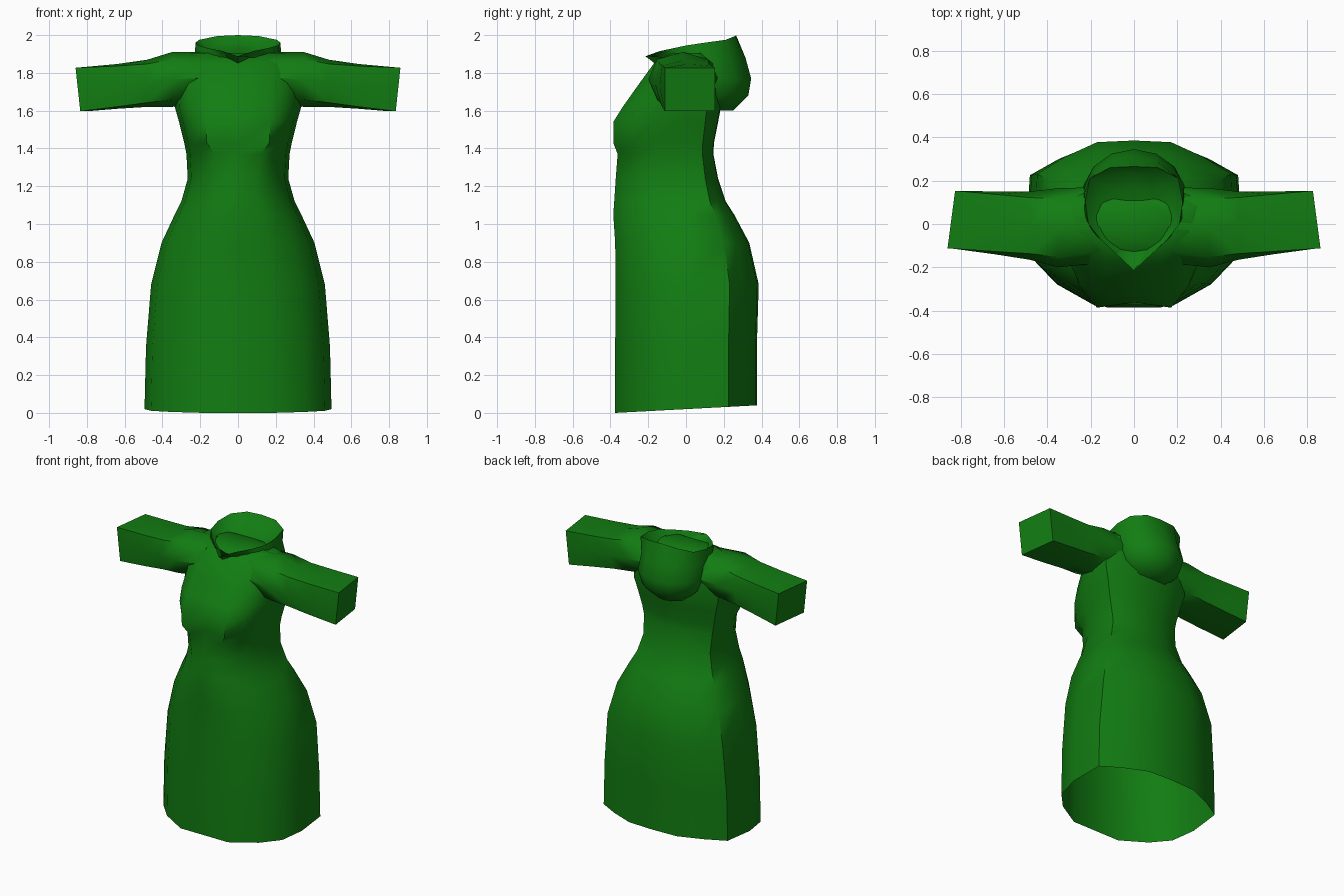
import bpy, bmesh, math

if "Cube" in bpy.data.objects:
    bpy.data.objects.remove(bpy.data.objects["Cube"])

green = bpy.data.materials.new("dress_green")
green.diffuse_color = (0.006, 0.205, 0.006, 1)
green.use_nodes = True
green.node_tree.nodes["Principled BSDF"].inputs["Base Color"].default_value = green.diffuse_color


def loft(name, rings, cap_start=False, cap_end=False, angle=50):
    """Skin a list of equal-length closed rings."""
    bm = bmesh.new()
    vs = [[bm.verts.new(p) for p in r] for r in rings]
    n = len(rings[0])
    for a, b in zip(vs, vs[1:]):
        for i in range(n):
            j = (i + 1) % n
            bm.faces.new((a[i], a[j], b[j], b[i]))
    if cap_start:
        bm.faces.new(vs[0])
    if cap_end:
        bm.faces.new(vs[-1])
    bmesh.ops.recalc_face_normals(bm, faces=bm.faces)
    me = bpy.data.meshes.new(name)
    bm.to_mesh(me)
    bm.free()
    ob = bpy.data.objects.new(name, me)
    bpy.context.collection.objects.link(ob)
    me.materials.append(green)
    bpy.ops.object.select_all(action='DESELECT')
    ob.select_set(True)
    bpy.context.view_layer.objects.active = ob
    bpy.ops.object.shade_smooth_by_angle(angle=math.radians(angle))
    return ob


def mirrored(half):
    """Complete a half ring whose first and last points lie on x = 0."""
    return half + [(-x, y, z) for x, y, z in half[-2:0:-1]]


# Dress body: height, half width, front y, back y, front corner fraction, centre dip
def body_ring(z, w, yf, yb, q=0.37, dip=1.0, back_lift=0.0):
    shape = [(0, -dip), (q, -1), (0.72 + (q - 0.37) * 0.5, -0.74), (0.93, -0.45),
             (1, 0), (0.97, 0.6), (0.7, 0.8), (0.37, 0.98), (0, 1)]
    return mirrored([(x * w, y * (yb if y > 0 else -yf), z + back_lift * max(0, (y + 1) / 2))
                     for x, y in shape])


body = [
    body_ring(0.00, 0.495, -0.375, 0.375, back_lift=0.04),
    body_ring(0.35, 0.487, -0.375, 0.375),
    body_ring(0.68, 0.46, -0.372, 0.385),
    body_ring(0.90, 0.405, -0.375, 0.335),
    body_ring(1.05, 0.335, -0.385, 0.255),
    body_ring(1.12, 0.30, -0.38, 0.21),
    body_ring(1.24, 0.266, -0.372, 0.17),
    body_ring(1.37, 0.273, -0.362, 0.145, 0.45),
    body_ring(1.43, 0.285, -0.385, 0.148, 0.58, 0.94),
    body_ring(1.54, 0.312, -0.385, 0.17, 0.55, 0.94),
    body_ring(1.62, 0.335, -0.335, 0.185, 0.5, 0.96),
    body_ring(1.74, 0.34, -0.25, 0.185, 0.45, 0.97),
    body_ring(1.85, 0.34, -0.17, 0.175),
    body_ring(1.905, 0.27, -0.08, 0.11),
]
loft("dress_body", body, cap_end=True)


# Sleeves: rounded at the shoulder, square at the cuff
def sleeve_ring(x, yf, yb, zb, zt, k, dx_low=0.0, dx_back=0.0):
    cy, hy, cz, hz = (yf + yb) / 2, (yb - yf) / 2, (zb + zt) / 2, (zt - zb) / 2
    c = 1 - k
    pts = [(-c, -c), (0, -1), (c, -c), (1, 0), (c, c), (0, 1), (-c, c), (-1, 0)]
    return [(x - dx_low * (1 - v) / 2 - dx_back * (1 + u) / 2, cy + u * hy, cz + v * hz)
            for u, v in pts]


sleeve = [
    sleeve_ring(0.16, -0.18, 0.17, 1.64, 1.91, 0.30),
    sleeve_ring(0.35, -0.20, 0.165, 1.62, 1.91, 0.26),
    sleeve_ring(0.48, -0.165, 0.15, 1.62, 1.87, 0.18),
    sleeve_ring(0.64, -0.14, 0.15, 1.61, 1.847, 0.09),
    sleeve_ring(0.86, -0.112, 0.153, 1.597, 1.827, 0.0, 0.025, 0.035),
]
for name, s in (("sleeve_right", 1), ("sleeve_left", -1)):
    loft(name, [[(s * x, y, z) for x, y, z in r] for r in sleeve], True, True)

# Hood resting on the back: dished opening, tilted rim, rounded pouch
rim = [(0, -0.215, 1.888), (0.08, -0.14, 1.915), (0.155, -0.07, 1.93), (0.21, 0.0, 1.945),
       (0.225, 0.10, 1.96), (0.205, 0.21, 1.975), (0.11, 0.26, 1.995), (0, 0.265, 2.0)]


def scaled(fx, fy, cy, drop):
    return mirrored([(x * fx, cy + (y - cy) * fy, z - drop) for x, y, z in rim])


def pouch(w, yf, yb, z):
    n = len(rim) - 1
    return mirrored([(w * math.sin(math.pi * i / n),
                      (yf + yb) / 2 - (yb - yf) / 2 * math.cos(math.pi * i / n), z)
                     for i in range(n + 1)])


hood = [
    scaled(0.45, 0.45, 0.08, 0.07),
    scaled(0.80, 0.80, 0.08, 0.045),
    mirrored(rim),
    pouch(0.235, -0.13, 0.315, 1.88),
    pouch(0.238, -0.08, 0.345, 1.77),
    pouch(0.205, -0.04, 0.33, 1.68),
    pouch(0.12, 0.0, 0.25, 1.60),
]
loft("hood", hood, True, True, angle=60)
